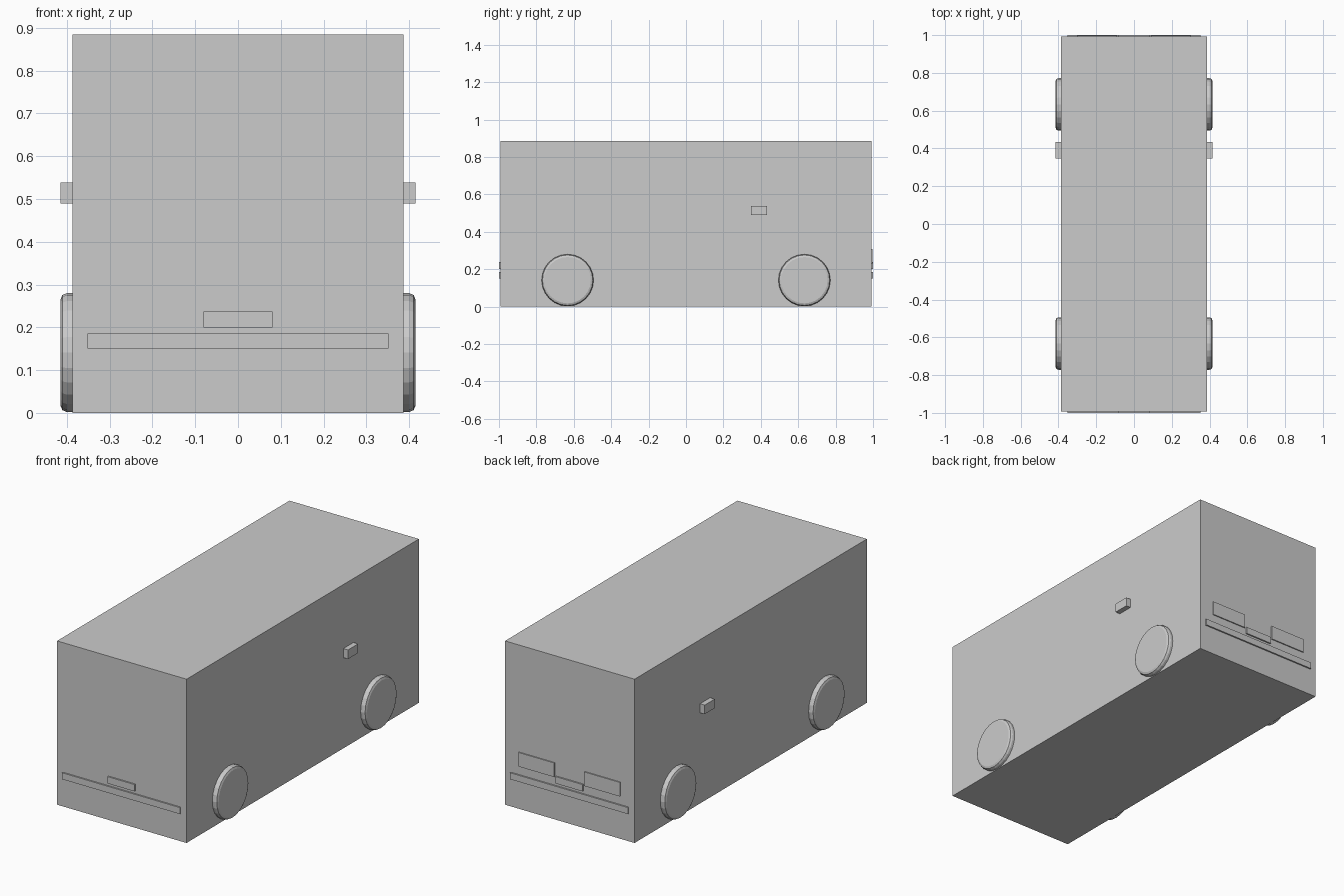
import bpy, math

if "Cube" in bpy.data.objects:
    bpy.data.objects.remove(bpy.data.objects["Cube"])


def box(name, lo, hi, mirror=False):
    """Axis-aligned box between two corners, optionally mirrored across x = 0."""
    bpy.ops.mesh.primitive_cube_add(size=1)
    o = bpy.context.object
    o.name = name
    for v in o.data.vertices:
        v.co = [lo[i] if v.co[i] < 0 else hi[i] for i in range(3)]
    if mirror:
        o.modifiers.new("Mirror", 'MIRROR')
    return o


# Main body
HALF_W, HALF_L, TIP = 0.387, 0.992, 1.0
box("van_body", (-HALF_W, -HALF_L, 0), (HALF_W, HALF_L, 0.885))

# Bumper strip and number plate at both ends
for end, s in (("front", -1), ("rear", 1)):
    y0, y1 = sorted((s * (HALF_L - 0.02), s * TIP))
    box(end + "_bumper", (-0.352, y0, 0.15), (0.352, y1, 0.185))
    box(end + "_plate", (-0.081, y0, 0.2), (0.081, y1, 0.237))

# Tail light panels
box("tail_lights", (0.09, HALF_L - 0.02, 0.231), (0.303, TIP - 0.002, 0.307), True)

# Door handles
box("door_handles", (HALF_W - 0.02, 0.347, 0.49), (0.415, 0.433, 0.539), True)

# Wheels with a rounded outer rim
R, INNER, OUTER = 0.139, 0.335, 0.415
for name, y in (("front_wheels", -0.633), ("rear_wheels", 0.633)):
    bpy.ops.mesh.primitive_cylinder_add(vertices=24, radius=R, depth=OUTER - INNER)
    wheel = bpy.context.object
    wheel.name = name
    for v in wheel.data.vertices:
        x, yy, z = v.co
        v.co = (z + (OUTER + INNER) / 2, yy + y, x + 0.141)
    wheel.data.flip_normals() if wheel.data.polygons[0].normal.length == 0 else None
    bev = wheel.modifiers.new("Bevel", 'BEVEL')
    bev.width = 0.015
    bev.segments = 2
    bev.limit_method = 'ANGLE'
    bev.angle_limit = math.radians(40)
    # swapped axes turn the faces inside out, so flip before mirroring
    wheel.data.update()
    if sum(p.normal.dot(p.center - wheel.data.vertices[0].co) for p in wheel.data.polygons) < 0:
        wheel.data.flip_normals()
    wheel.modifiers.new("Mirror", 'MIRROR')
